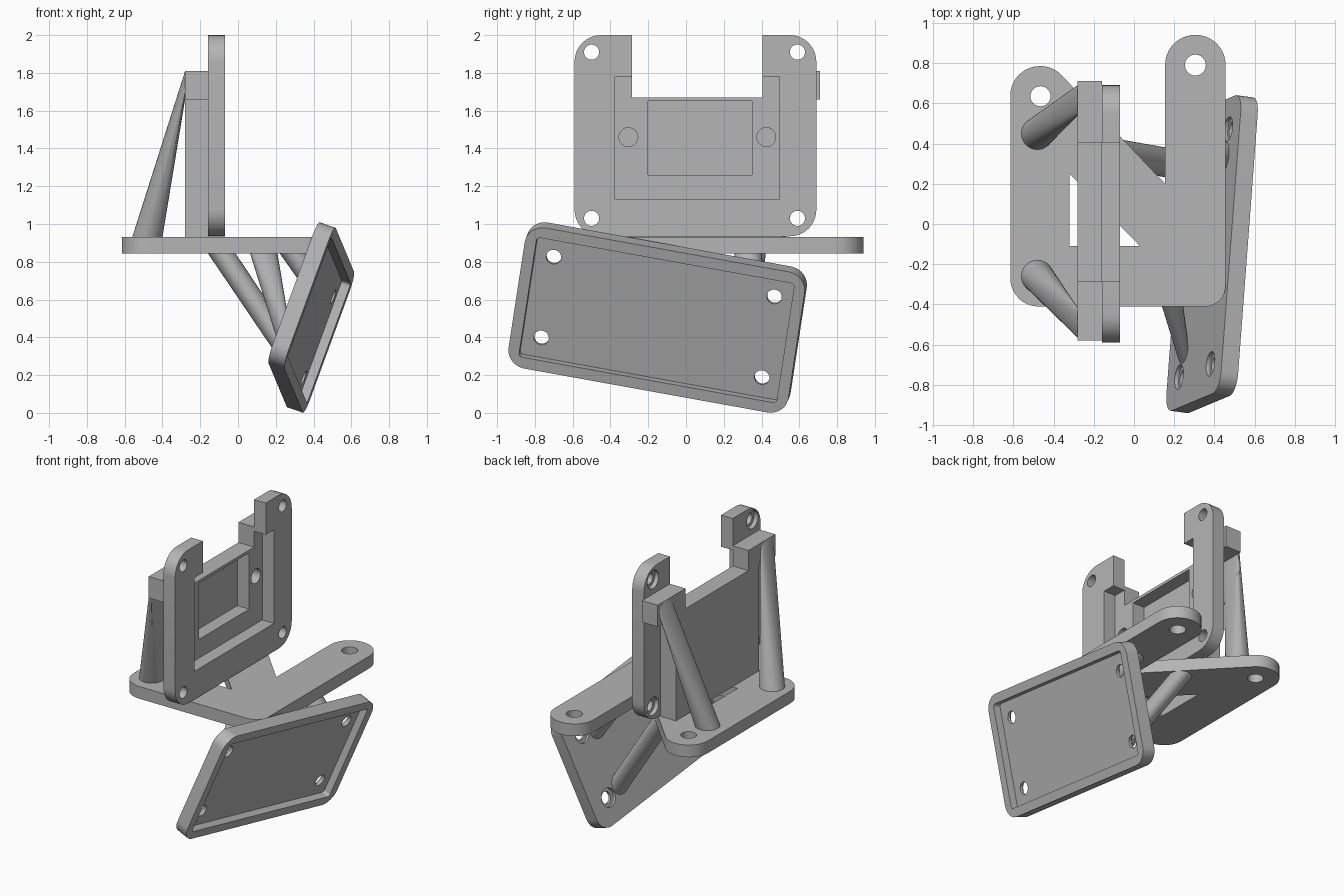
import bpy, bmesh, math
from mathutils import Vector, Matrix

cube = bpy.data.objects.get("Cube")
if cube:
    bpy.data.objects.remove(cube, do_unlink=True)

grey = bpy.data.materials.new("plain_grey")
grey.use_nodes = True
COLOUR = (0.46, 0.46, 0.46, 1)
grey.diffuse_color = COLOUR
grey.node_tree.nodes["Principled BSDF"].inputs["Base Color"].default_value = COLOUR


def frame(u, v, origin):
    """Matrix whose local x, y axes follow u and v."""
    u = Vector(u).normalized()
    v = Vector(v)
    v = (v - u * v.dot(u)).normalized()
    m = Matrix((u, v, u.cross(v))).transposed().to_4x4()
    m.translation = Vector(origin)
    return m


def outline(corners, steps=10):
    """Polygon from (x, y, radius) corners, each rounded by its radius."""
    pts = []
    for i, (x, y, r) in enumerate(corners):
        p = Vector((x, y))
        if not r:
            pts.append(p)
            continue
        a = (Vector(corners[i - 1][:2]) - p).normalized()
        b = (Vector(corners[(i + 1) % len(corners)][:2]) - p).normalized()
        half = a.angle(b) / 2
        centre = p + (a + b).normalized() * (r / math.sin(half))
        start = p + a * (r / math.tan(half)) - centre
        sweep = math.pi - 2 * half
        for k in range(steps + 1):
            t = sweep * k / steps
            c, s = math.cos(t), math.sin(t)
            pts.append(centre + Vector((start.x * c - start.y * s, start.x * s + start.y * c)))
    return pts


def rect(x0, x1, y0, y1, r=0):
    return outline([(x0, y0, r), (x1, y0, r), (x1, y1, r), (x0, y1, r)])


def circle(x, y, r, n=32):
    return [Vector((x + r * math.cos(math.tau * k / n), y + r * math.sin(math.tau * k / n)))
            for k in range(n)]


def finish(name, bm):
    bmesh.ops.recalc_face_normals(bm, faces=bm.faces)
    mesh = bpy.data.meshes.new(name)
    bm.to_mesh(mesh)
    bm.free()
    mesh.materials.append(grey)
    ob = bpy.data.objects.new(name, mesh)
    bpy.context.collection.objects.link(ob)
    return ob


def prism(name, pts, m, low, high):
    bm = bmesh.new()
    face = bm.faces.new([bm.verts.new(m @ Vector((p.x, p.y, low))) for p in pts])
    top = bmesh.ops.extrude_face_region(bm, geom=[face])["geom"]
    shift = m.to_3x3() @ Vector((0, 0, high - low))
    bmesh.ops.translate(bm, vec=shift, verts=[g for g in top if isinstance(g, bmesh.types.BMVert)])
    return finish(name, bm)


def smooth(ob):
    bpy.ops.object.select_all(action="DESELECT")
    ob.select_set(True)
    bpy.context.view_layer.objects.active = ob
    bpy.ops.object.shade_smooth_by_angle(angle=math.radians(30))


def cut(ob, m, cuts):
    """Subtract each (outline, low, high) prism from the part."""
    for pts, low, high in cuts:
        tool = prism("cutter", pts, m, low, high)
        tool.hide_render = True
        mod = ob.modifiers.new("cut", "BOOLEAN")
        mod.operation = "DIFFERENCE"
        mod.solver = "EXACT"
        mod.object = tool
        bpy.context.view_layer.objects.active = ob
        bpy.ops.object.modifier_apply(modifier=mod.name)
        bpy.data.objects.remove(tool, do_unlink=True)
    smooth(ob)


def strut(name, m0, c0, m1, c1, r0, r1):
    """Convex hull of two discs lying in two different frames."""
    bm = bmesh.new()
    for m, c, r in ((m0, c0, r0), (m1, c1, r1)):
        for p in circle(c[0], c[1], r):
            bm.verts.new(m @ Vector((p.x, p.y, 0)))
    bmesh.ops.convex_hull(bm, input=bm.verts)
    bmesh.ops.dissolve_limit(bm, angle_limit=0.01, verts=bm.verts, edges=bm.edges)
    smooth(finish(name, bm))


FLAT = Matrix.Identity(4)
UPRIGHT = frame((0, 1, 0), (0, 0, 1), (0, 0, 0))
TILTED = frame((0.074, 0.981, -0.177), (0.341, 0.153, 0.928), (0.388, -0.15, 0.505))

# Flat base with two mounting lobes and a triangular opening
base = prism("base_plate", outline([
    (-0.615, -0.41, 0.14), (0.455, -0.41, 0.1), (0.455, 0.94, 0.148), (0.155, 0.94, 0.148),
    (0.155, 0.2, 0), (-0.403, 0.785, 0.147), (-0.615, 0.785, 0.147)]), FLAT, 0.845, 0.93)
triangle = outline([(-0.32, -0.11, 0), (0.03, -0.11, 0), (-0.32, 0.25, 0)])
cut(base, FLAT, [(pts, 0.8, 1) for pts in
                 (circle(-0.465, 0.635, 0.05), circle(0.305, 0.79, 0.052), triangle)])

# Upright flange with a top notch, a recess and four counterbored holes
flange = prism("upright_flange", outline([
    (-0.59, 0.935, 0.14), (0.69, 0.935, 0.14), (0.69, 2, 0.14), (0.405, 2, 0),
    (0.405, 1.67, 0), (-0.285, 1.67, 0), (-0.285, 2, 0), (-0.59, 2, 0.14)]), UPRIGHT, -0.16, -0.07)
cuts = [(rect(-0.375, 0.495, 1.13, 1.78), -0.3, 0)]
for y in (-0.5, 0.59):
    for z in (1.03, 1.91):
        cuts += [(circle(y, z, 0.04), -0.3, 0), (circle(y, z, 0.062), -0.3, -0.13)]
cut(flange, UPRIGHT, cuts)

# Box behind the flange, with ears, a window pocket and two round pockets
box = prism("backing_box", outline([(y, z, 0) for y, z in (
    (-0.4, 0.93), (0.51, 0.93), (0.51, 1.66), (0.71, 1.66), (0.71, 1.81), (0.405, 1.81),
    (0.405, 1.67), (-0.285, 1.67), (-0.285, 1.81), (-0.58, 1.81), (-0.58, 1.66), (-0.4, 1.66))]),
    UPRIGHT, -0.28, -0.16)
cut(box, UPRIGHT, [(pts, -0.25, 0) for pts in (
    rect(-0.2, 0.35, 1.26, 1.65), circle(-0.305, 1.46, 0.05), circle(0.425, 1.46, 0.05))])

# Tilted panel with a shallow tray and four counterbored holes
panel = prism("tilted_panel", rect(-0.755, 0.755, -0.4, 0.4, 0.1), TILTED, -0.045, 0.045)
cuts = [(rect(-0.695, 0.695, -0.34, 0.34, 0.02), -0.005, 0.1)]
for u in (-0.595, 0.595):
    for v in (-0.23, 0.23):
        cuts += [(circle(u, v, 0.04), -0.1, 0.1), (circle(u, v, 0.062), -0.1, -0.025)]
cut(panel, TILTED, cuts)

# Rear struts from the base up to the ears
on_base = Matrix.Translation((0, 0, 0.93))
on_ear = UPRIGHT @ Matrix.Translation((0, 0, -0.28))
for side, y0, y1 in (("back", 0.45, 0.615), ("front", -0.26, -0.49)):
    strut(side + "_ear_strut", on_base, (-0.48, y0), on_ear, (y1, 1.735), 0.08, 0.075)

# Legs from the underside of the base to the back of the panel
under = Matrix.Translation((0, 0, 0.85))
on_panel = TILTED @ Matrix.Translation((0, 0, -0.044))
for name, start, end in (("lower_back_leg", (-0.09, 0.35), (0.46, -0.2)),
                         ("lower_front_leg", (0.135, -0.15), (-0.46, -0.2)),
                         ("upper_back_leg", (0.29, 0.33), (0.46, 0.2))):
    strut(name, under, start, on_panel, end, 0.073, 0.073)
